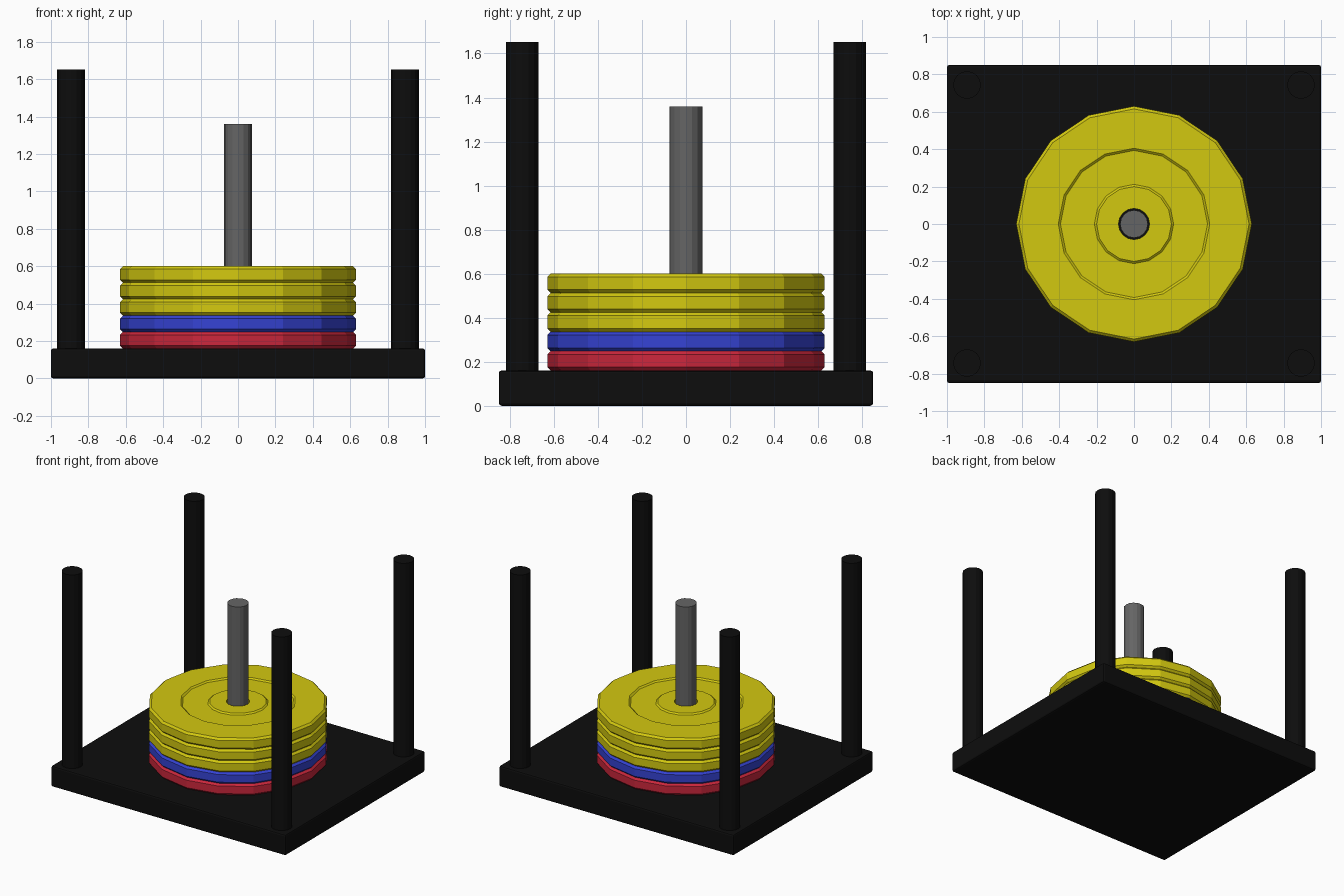
import bpy, bmesh
from math import cos, sin, pi

if "Cube" in bpy.data.objects:
    bpy.data.objects.remove(bpy.data.objects["Cube"])


def material(name, rgb):
    m = bpy.data.materials.new(name)
    m.diffuse_color = (*rgb, 1)
    m.use_nodes = True
    m.node_tree.nodes["Principled BSDF"].inputs["Base Color"].default_value = m.diffuse_color
    return m


BLACK = material("black", (0.004, 0.004, 0.004))
STEEL = material("steel", (0.13, 0.13, 0.13))
RED = material("red", (0.6, 0.02, 0.045))
BLUE = material("blue", (0.035, 0.055, 0.65))
YELLOW = material("yellow", (0.65, 0.58, 0.005))


def finish(name, bm, mat):
    bmesh.ops.recalc_face_normals(bm, faces=bm.faces)
    mesh = bpy.data.meshes.new(name)
    bm.to_mesh(mesh)
    bm.free()
    mesh.materials.append(mat)
    ob = bpy.data.objects.new(name, mesh)
    bpy.context.collection.objects.link(ob)
    return ob


def rod(name, x, y, z0, z1, r, mat):
    bm = bmesh.new()
    bmesh.ops.create_cone(bm, cap_ends=True, segments=16, radius1=r, radius2=r, depth=z1 - z0)
    ob = finish(name, bm, mat)
    ob.location = (x, y, (z0 + z1) / 2)
    return ob


def ring_solid(name, profile, z, mat, sides=16):
    """Revolve a closed (radius, height) profile around z."""
    bm = bmesh.new()
    loops = [[bm.verts.new((r * cos(2 * pi * i / sides), r * sin(2 * pi * i / sides), h))
              for r, h in profile] for i in range(sides)]
    n = len(profile)
    for i in range(sides):
        a, b = loops[i], loops[(i + 1) % sides]
        for j in range(n):
            k = (j + 1) % n
            bm.faces.new((a[j], b[j], b[k], a[k]))
    ob = finish(name, bm, mat)
    ob.location.z = z
    return ob


# Base slab with small chamfer
bm = bmesh.new()
bmesh.ops.create_cube(bm, size=1)
bmesh.ops.scale(bm, vec=(2, 1.7, 0.16), verts=bm.verts)
base = finish("base", bm, BLACK)
base.location.z = 0.08
bev = base.modifiers.new("chamfer", 'BEVEL')
bev.width, bev.segments = 0.012, 2

# Corner posts
for sx, side in ((-1, "left"), (1, "right")):
    for sy, end in ((-1, "front"), (1, "back")):
        rod(f"{end}_{side}_post", sx * 0.893, sy * 0.743, 0.15, 1.652, 0.074, BLACK)

# Centre pole
rod("centre_pole", 0, 0, 0.15, 1.36, 0.074, STEEL)

# Stacked weight plates: raised rim and hub, shallow recess on both faces
T, C, D = 0.088, 0.015, 0.01
top = [(0.083, T), (0.2, T), (0.212, T - D), (0.393, T - D), (0.405, T), (0.63 - C, T), (0.63, T - C)]
profile = top + [(r, T - h) for r, h in reversed(top)]
for i, (label, mat) in enumerate((("red", RED), ("blue", BLUE), ("lower_yellow", YELLOW),
                                  ("middle_yellow", YELLOW), ("upper_yellow", YELLOW))):
    ring_solid(f"{label}_plate", profile, 0.16 + i * T, mat)
